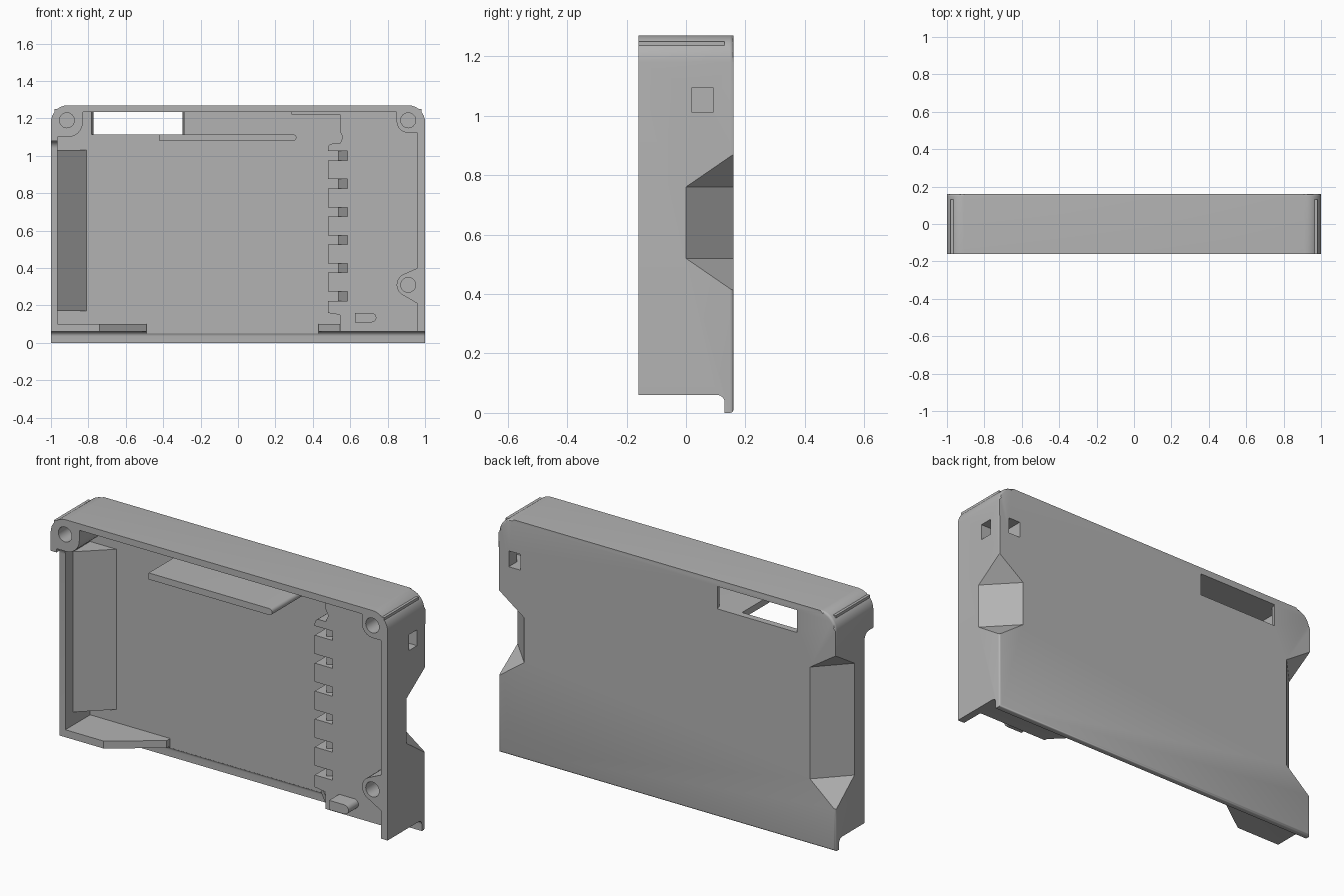
import bpy, bmesh, math
from mathutils import Vector

old = bpy.data.objects.get("Cube")
if old:
    bpy.data.objects.remove(old)

mat = bpy.data.materials.new("matte grey")
mat.use_nodes = True
GREY = (0.45, 0.45, 0.45, 1)
mat.diffuse_color = GREY
mat.node_tree.nodes["Principled BSDF"].inputs["Base Color"].default_value = GREY


def finish(name, bm):
    bmesh.ops.recalc_face_normals(bm, faces=bm.faces)
    mesh = bpy.data.meshes.new(name)
    bm.to_mesh(mesh)
    bm.free()
    mesh.materials.append(mat)
    ob = bpy.data.objects.new(name, mesh)
    bpy.context.collection.objects.link(ob)
    return ob


def prism(name, pts, axis, lo, hi, bevel=0):
    """Extrude a 2D outline along an axis; bevel rounds the far end."""
    put = {"x": lambda a, b, t: (t, a, b), "y": lambda a, b, t: (a, t, b),
           "z": lambda a, b, t: (a, b, t)}[axis]
    bm = bmesh.new()
    near = [bm.verts.new(put(a, b, lo)) for a, b in pts]
    far = [bm.verts.new(put(a, b, hi)) for a, b in pts]
    bm.faces.new(near)
    cap = bm.faces.new(far)
    for i in range(len(pts)):
        j = (i + 1) % len(pts)
        bm.faces.new((near[i], near[j], far[j], far[i]))
    if bevel:
        bmesh.ops.bevel(bm, geom=list(cap.edges), offset=bevel, segments=3,
                        profile=0.5, affect="EDGES")
    return finish(name, bm)


def box(name, x, y, z):
    return prism(name, rect(*x, *z), "y", *y)


def rect(a0, a1, b0, b1):
    return [(a0, b0), (a1, b0), (a1, b1), (a0, b1)]


def arc(ca, cb, r, start, end, n=8):
    return [(ca + r * math.cos(math.radians(start + (end - start) * i / n)),
             cb + r * math.sin(math.radians(start + (end - start) * i / n)))
            for i in range(n + 1)]


def hull(name, pts):
    bm = bmesh.new()
    for p in pts:
        bm.verts.new(p)
    bmesh.ops.convex_hull(bm, input=bm.verts)
    return finish(name, bm)


# Outer body with rounded top corners and a soft back edge
body = prism("case_shell", [(-1, 0), (1, 0)] + arc(0.91, 1.18, 0.09, 0, 90)
             + arc(-0.91, 1.18, 0.09, 90, 180), "y", -0.16, 0.16, 0.012)


def combine(op, part):
    mod = body.modifiers.new(part.name, "BOOLEAN")
    mod.operation, mod.object, mod.solver = op, part, "EXACT"
    bpy.context.view_layer.objects.active = body
    bpy.ops.object.modifier_apply(modifier=mod.name)
    bpy.data.objects.remove(part)


def add(part):
    combine("UNION", part)


def cut(part):
    combine("DIFFERENCE", part)


BACK = 0.13
FLOOR = -0.035

# Hollow interior, open at the front and bottom
cut(box("cavity", (-0.965, 0.96), (-0.3, 0.125), (-0.1, 1.235)))

# Screw bosses
add(prism("left_boss", [(-0.98, 1.08), (-0.965, 1.1)] + arc(-0.91, 1.18, 0.08, -90, 0)
          + [(-0.83, 1.25), (-0.98, 1.25)], "y", -0.16, BACK))
add(prism("right_boss", arc(0.91, 1.185, 0.062, 180, 270)
          + [(0.98, 1.123), (0.98, 1.25), (0.848, 1.25)], "y", -0.16, BACK))
add(prism("lower_boss", [(0.98, 0.4), (0.96, 0.4)] + arc(0.91, 0.31, 0.062, 115, 245)
          + [(0.96, 0.21), (0.98, 0.21)], "y", -0.16, BACK))

# Raised panel with a toothed edge, and the rib beside its top
add(prism("toothed_panel", [(0.975, 0.05), (0.975, 1.25), (0.545, 1.25), (0.545, 1.13),
                            (0.56, 1.1), (0.545, 1.065)]
          + arc(0.505, 1.04, 0.025, 90, 180, 4) + [(0.48, 0.16), (0.545, 0.15),
                                                   (0.545, 0.05)], "y", FLOOR, BACK))
add(box("top_rib", (0.285, 0.56), (FLOOR, BACK), (1.22, 1.25)))
for i in range(6):
    z = 1.0 - 0.15 * i
    cut(prism("slot", [(0.4, -0.1), (0.585, -0.1), (0.585, 0.02), (0.535, -0.015),
                       (0.535, 0.125), (0.4, 0.125)], "z", z - 0.025, z + 0.025))

# Small latch on the panel
add(prism("latch", arc(0.715, 0.135, 0.025, -90, 90)
          + [(0.625, 0.16), (0.625, 0.11)], "y", -0.12, 0))

# Interior backing of the left grip recess
add(prism("recess_backing", [(-0.98, -0.034), (-0.965, -0.02), (-0.81, 0.125),
                             (-0.81, BACK), (-0.98, BACK)], "z", 0.17, 1.03))

# Bottom gussets
add(prism("left_gusset", [(-0.98, -0.085), (-0.74, -0.085), (-0.49, 0.095),
                          (-0.49, BACK), (-0.98, BACK)], "z", 0.05, 0.1))
add(prism("right_gusset", [(0.43, 0.095), (0.56, FLOOR), (0.56, BACK),
                           (0.43, BACK)], "z", 0.05, 0.1))

# Long shelf under the window
add(prism("inner_shelf", [(-0.42, 1.08)] + arc(0.295, 1.0975, 0.0175, -90, 90)
          + [(-0.42, 1.115)], "y", -0.157, BACK))

# Step under the body, leaving the back lip
cut(prism("bottom_step", [(-0.3, -0.1), (-0.3, 0.06)]
          + arc(0.105, 0.035, 0.025, 90, 0) + [(BACK, -0.1)], "x", -1.2, 1.2))

# Lowered front edge of the left wall
cut(prism("left_wall_relief", [(-0.3, -0.1), (-0.3, 1.08)]
          + arc(-0.125, 1.04, 0.04, 90, 0) + [(-0.085, -0.1)], "x", -1.2, -0.93))

# Window through the back, slightly flared inward
x0, x1, flare = -0.77, -0.3, 0.02
hole = []
for y, f in ((0.1, flare), (0.2, -flare / 2)):
    hole += [(x, y, z) for x in (x0 - f, x1 + f) for z in (1.115, 1.235)]
cut(hull("window", hole))

# Screw holes
for x, z, depth in ((-0.915, 1.19, 0.05), (0.91, 1.19, 0), (0.91, 0.31, 0)):
    cut(prism("screw_hole", arc(x, z, 0.04, 0, 345, 23), "y", -0.3, depth))

# Strap loop: a hole in the side meeting a hole in the back
cut(box("strap_side_hole", (0.87, 1.1), (0.02, 0.09), (1.01, 1.095)))
cut(box("strap_back_hole", (0.87, 0.94), (0.02, 0.3), (1.01, 1.095)))


# Faceted grip recesses on the rear side edges
def grip(side, low, z0, z1, high):
    k = 1.3875
    pts = [(side * 1.03, 0.19, z0 - (z0 - low) * k), (side * 1.03, 0.19, z1 + (high - z1) * k)]
    for z in (z0, z1):
        pts += [(side * 1.03, -0.032, z), (side * 0.82, 0.19, z)]
    cut(hull("grip_recess", pts))


grip(1, 0.41, 0.52, 0.76, 0.87)
grip(-1, 0.22, 0.35, 0.95, 1.05)

bpy.ops.object.select_all(action="DESELECT")
body.select_set(True)
bpy.context.view_layer.objects.active = body
bpy.ops.object.shade_smooth_by_angle(angle=math.radians(30))
